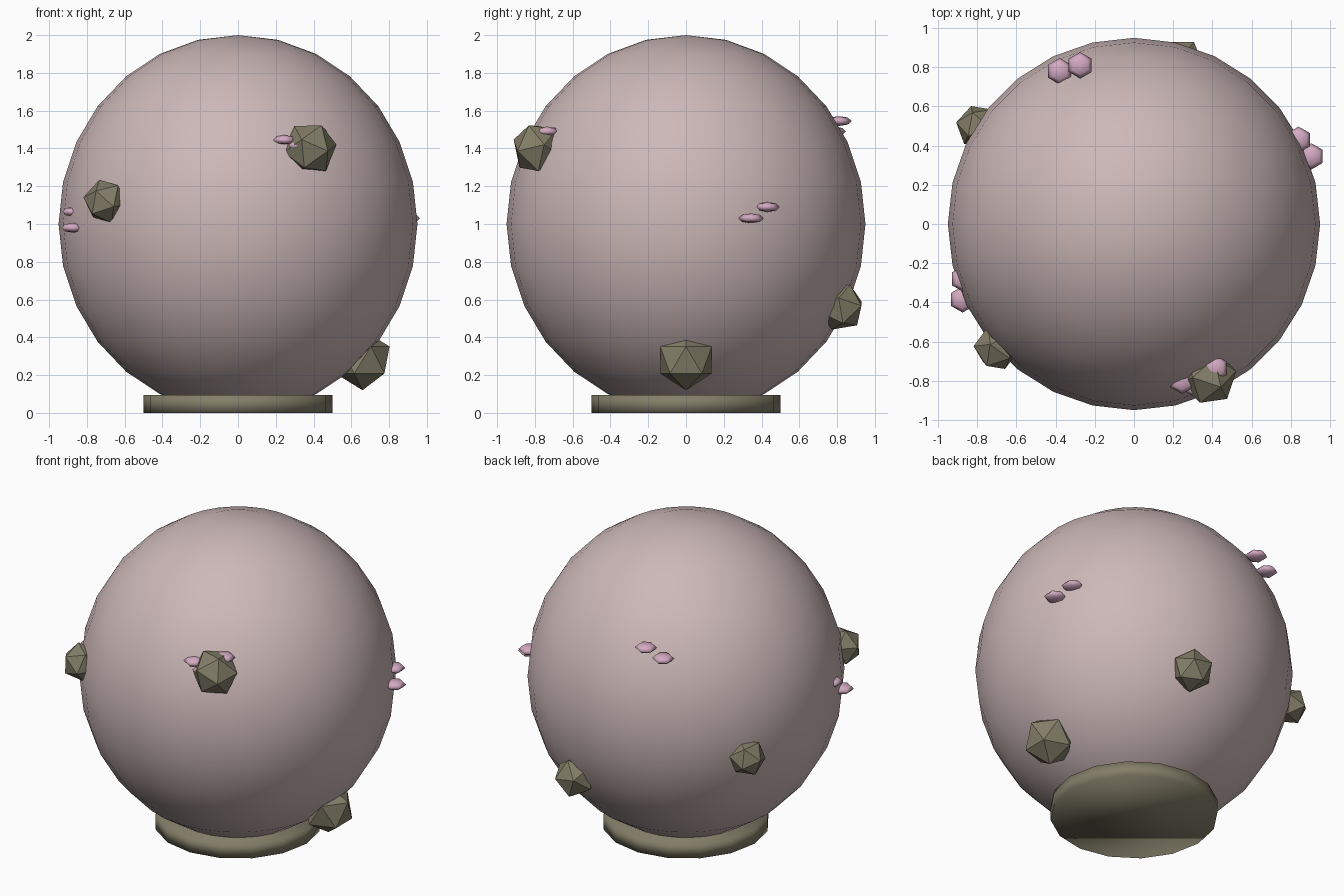
import bpy
import bmesh
from math import cos, sin, sqrt, radians
from mathutils import Matrix, Euler

old = bpy.data.objects.get("Cube")
if old:
    bpy.data.objects.remove(old, do_unlink=True)


def material(name, rgb):
    mat = bpy.data.materials.new(name)
    mat.use_nodes = True
    mat.diffuse_color = (*rgb, 1)
    mat.node_tree.nodes["Principled BSDF"].inputs["Base Color"].default_value = (*rgb, 1)
    return mat


dusty_rose = material("dusty rose", (0.61, 0.48, 0.48))
olive_stone = material("olive stone", (0.23, 0.21, 0.14))
petal_pink = material("petal pink", (0.66, 0.40, 0.54))


def add_part(name, bm, mat, location, smooth):
    mesh = bpy.data.meshes.new(name)
    bm.to_mesh(mesh)
    bm.free()
    mesh.materials.append(mat)
    for face in mesh.polygons:
        face.use_smooth = smooth
    obj = bpy.data.objects.new(name, mesh)
    obj.location = location
    bpy.context.collection.objects.link(obj)
    return obj


def ball(name, size, segments, rings, mat, location):
    bm = bmesh.new()
    bmesh.ops.create_uvsphere(bm, u_segments=segments, v_segments=rings, radius=1,
                              matrix=Matrix.Diagonal((*size, 1)))
    return add_part(name, bm, mat, location, True)


# Large body, slightly taller than wide
WIDTH = 0.95
ball("body", (WIDTH, WIDTH, 1), 28, 14, dusty_rose, (0, 0, 1))

# Round foot
foot = bmesh.new()
bmesh.ops.create_cone(foot, cap_ends=True, segments=16, radius1=0.5, radius2=0.5, depth=0.095)
add_part("foot", foot, olive_stone, (0, 0, 0.0475), True)

# Faceted stones climbing the body in a spiral
for i, radius in enumerate((0.16, 0.13, 0.115, 0.12, 0.145)):
    angle, height = radians(74 * i), 0.28 * (i + 1)
    reach = WIDTH * sqrt(1 - (height - 1) ** 2)
    bm = bmesh.new()
    bmesh.ops.create_icosphere(bm, subdivisions=1, radius=radius,
                               matrix=Euler((i, i * 2, 0)).to_matrix().to_4x4())
    add_part(f"stone_{i + 1}", bm, olive_stone,
             (reach * cos(angle), reach * sin(angle), height), False)

# Flat petals in small clusters
clusters = {
    "back": [(-0.38, 0.78, 1.49), (-0.275, 0.81, 1.545)],
    "left": [(0.905, 0.345, 1.03), (0.84, 0.43, 1.09)],
    "right": [(-0.875, -0.385, 0.98), (-0.87, -0.28, 1.065)],
    "front": [(0.245, -0.80, 1.445), (0.325, -0.825, 1.415), (0.415, -0.735, 1.49)],
}
for side, places in clusters.items():
    for n, place in enumerate(places):
        ball(f"{side}_petal_{n + 1}", (0.067, 0.067, 0.026), 6, 4, petal_pink, place)
